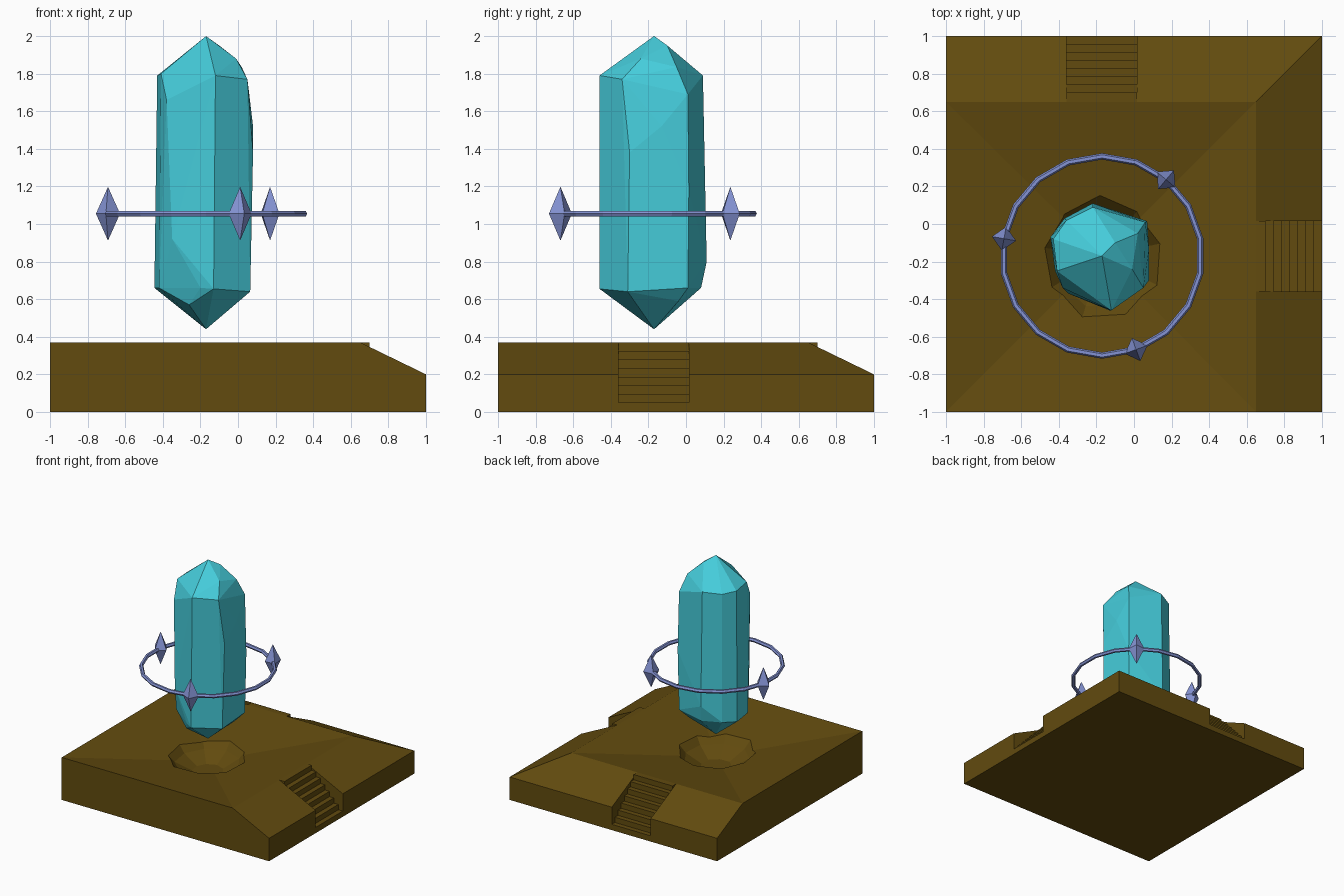
import bpy, bmesh, math, random
from mathutils import Vector

random.seed(4)
cube = bpy.data.objects.get("Cube")
if cube:
    bpy.data.objects.remove(cube, do_unlink=True)

CENTRE = (-0.17, -0.17)


def material(name, rgb):
    m = bpy.data.materials.new(name)
    m.use_nodes = True
    m.diffuse_color = (*rgb, 1)
    m.node_tree.nodes["Principled BSDF"].inputs["Base Color"].default_value = (*rgb, 1)
    return m


brown = material("earth brown", (0.122, 0.07, 0.0045))
cyan = material("crystal cyan", (0.06, 0.61, 0.71))
lilac = material("pale violet blue", (0.235, 0.295, 0.66))


def make(name, bm, mat):
    bmesh.ops.recalc_face_normals(bm, faces=bm.faces)
    mesh = bpy.data.meshes.new(name)
    bm.to_mesh(mesh)
    bm.free()
    mesh.materials.append(mat)
    obj = bpy.data.objects.new(name, mesh)
    bpy.context.collection.objects.link(obj)
    return obj


def solid(name, points, faces, mat):
    bm = bmesh.new()
    vs = [bm.verts.new(p) for p in points]
    for f in faces:
        bm.faces.new([vs[i] for i in f])
    return make(name, bm, mat)


def prism(name, profile, lo, hi, swap, mat):
    """Extrude a (run, z) profile across; swap turns it from +x to +y."""
    n = len(profile)
    pts = [(s, r, z) if swap else (r, s, z) for s in (lo, hi) for r, z in profile]
    faces = [range(n), range(n, 2 * n)]
    faces += [(i, (i + 1) % n, n + (i + 1) % n, n + i) for i in range(n)]
    return solid(name, pts, faces, mat)


def cut(target, cutter):
    mod = target.modifiers.new("cut", 'BOOLEAN')
    mod.operation = 'DIFFERENCE'
    mod.solver = 'EXACT'
    mod.object = cutter
    bpy.context.view_layer.update()
    bpy.context.view_layer.objects.active = target
    bpy.ops.object.modifier_apply(modifier=mod.name)
    bpy.data.objects.remove(cutter, do_unlink=True)


# Ground slab: sunken top, two sloping sides
TOP, LOW, FOLD = 0.37, 0.2, 0.65
ground = solid("ground_slab", [
    (-1, -1, 0), (1, -1, 0), (1, 1, 0), (-1, 1, 0),
    (-1, -1, TOP), (FOLD, -1, TOP), (FOLD, FOLD, TOP), (-1, FOLD, TOP),
    (1, -1, LOW), (1, 1, LOW), (-1, 1, LOW), (*CENTRE, 0.242)],
    [(3, 2, 1, 0), (0, 1, 8, 5, 4), (1, 2, 9, 8), (2, 3, 10, 9), (3, 0, 4, 7, 10),
     (5, 8, 9, 6), (6, 9, 10, 7), (4, 5, 11), (5, 6, 11), (6, 7, 11), (7, 4, 11)], brown)

# Crater under the crystal
SIDES = 9
rings = [(0.13, 0.16), (0.27, 0.23), (0.52, 0.5)]
jitter = [random.uniform(0.94, 1.05) for _ in range(SIDES)]
pts = []
for r, z in rings:
    for i, j in enumerate(jitter):
        a = math.tau * (i + 0.3) / SIDES
        pts.append((CENTRE[0] + r * j * math.cos(a), CENTRE[1] + r * j * math.sin(a), z))
faces = [range(SIDES), range(2 * SIDES, 3 * SIDES)]
for k in range(2):
    for i in range(SIDES):
        a, b = k * SIDES + i, k * SIDES + (i + 1) % SIDES
        faces.append((a, b, b + SIDES, a + SIDES))
cut(ground, solid("crater_cutter", pts, faces, brown))

# Stairs set into both slopes
STEPS, START, FOOT = 7, 0.70, 0.05
run, rise = (1 - START) / STEPS, (TOP - FOOT) / STEPS
profile = [(FOLD, FOOT), (FOLD, TOP)]
for i in range(STEPS):
    x = START + i * run
    profile += [(x, TOP - i * rise), (x, TOP - (i + 1) * rise)]
notch = [(FOLD, FOOT), (1.1, FOOT), (1.1, 0.6), (FOLD, 0.6)]
for name, swap in (("left", False), ("back", True)):
    cut(ground, prism("stair_cutter", notch, -0.36, 0.015, swap, brown))
    prism(name + "_stairs", profile, -0.36, 0.015, swap, brown)

# Floating crystal: faceted convex hull
crystal_points = [
    (-.17, -.17, 2.0), (-.17, -.17, .44),
    # crown
    (-.12, -.46, 1.79), (-.01, -.24, 1.88), (.02, -.05, 1.835), (-.10, -.10, 1.95),
    (-.22, .09, 1.79), (.06, .01, 1.69), (.05, -.34, 1.77), (-.43, -.08, 1.79),
    (-.41, -.25, 1.80), (-.38, -.34, 1.66), (-.36, .02, 1.78),
    # shaft
    (.08, -.13, 1.52), (.08, -.30, 1.38), (.07, .015, 1.18), (-.35, -.37, .92),
    (-.22, .11, .80),
    # lower point
    (-.445, -.07, .66), (-.42, -.25, .66), (-.13, -.46, .655), (-.20, -.42, .66),
    (-.26, -.34, .57), (.065, -.31, .64), (.065, -.15, .65), (.0, -.04, .59),
    (.06, .01, .66), (-.2, .08, .66), (-.37, .03, .67)]
bm = bmesh.new()
for p in crystal_points:
    bm.verts.new(p)
res = bmesh.ops.convex_hull(bm, input=bm.verts)
loose = [v for v in bm.verts if not v.link_faces]
bmesh.ops.delete(bm, geom=loose, context='VERTS')
bmesh.ops.dissolve_limit(bm, angle_limit=math.radians(3), verts=bm.verts, edges=bm.edges)
make("floating_crystal", bm, cyan)

# Ring around the crystal
RING_R, RING_Z = 0.53, 1.055
bpy.ops.mesh.primitive_torus_add(
    major_segments=18, minor_segments=6, major_radius=RING_R, minor_radius=0.017,
    location=(*CENTRE, RING_Z), rotation=(0, 0, math.radians(10)))
ring = bpy.context.object
ring.name = "orbit_ring"
ring.data.materials.append(lilac)
for p in ring.data.polygons:
    p.use_smooth = False

# Three pointed shards on the ring
for n, deg in enumerate((50, 170, 290), 1):
    a = math.radians(deg)
    c = Vector((*CENTRE, RING_Z)) + RING_R * Vector((math.cos(a), math.sin(a), 0))
    pts = [c + Vector((0, 0, 0.143)), c - Vector((0, 0, 0.143))]
    for k in range(4):
        b = a + k * math.pi / 2
        pts.append(c + 0.065 * Vector((math.cos(b), math.sin(b), 0)))
    faces = [(tip, 2 + k, 2 + (k + 1) % 4) for tip in (0, 1) for k in range(4)]
    solid("ring_shard_%d" % n, pts, faces, lilac)
